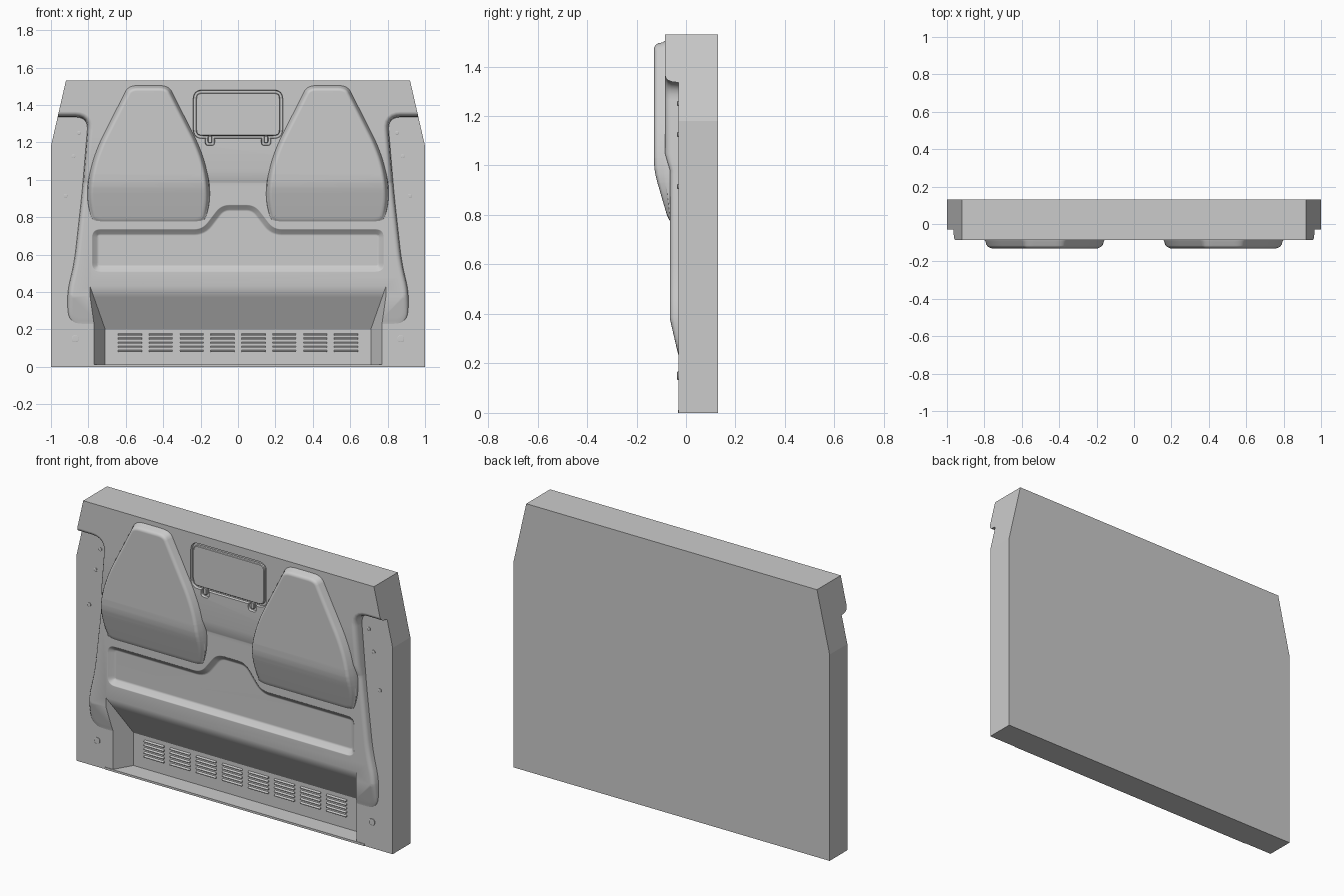
import bpy, bmesh
from mathutils import Vector

if "Cube" in bpy.data.objects:
    bpy.data.objects.remove(bpy.data.objects["Cube"])

def rounded(pts, r, n=6):
    """Round every corner of an (x, z) outline."""
    out, m = [], len(pts)
    for i in range(m):
        a, p, b = (Vector(pts[j % m]) for j in (i - 1, i, i + 1))
        p0 = p + (a - p).normalized() * min(r, (a - p).length * 0.48)
        p1 = p + (b - p).normalized() * min(r, (b - p).length * 0.48)
        for k in range(n + 1):
            t = k / n
            out.append(p0 * (1 - t) ** 2 + p * 2 * t * (1 - t) + p1 * t * t)
    return out

def inset(pts, d):
    """Offset an outline inwards with mitred corners."""
    pts = [Vector(p) for p in pts]
    m = len(pts)
    area = sum(pts[i - 1].x * pts[i].y - pts[i].x * pts[i - 1].y for i in range(m))
    s = 1 if area > 0 else -1
    out = []
    for i in range(m):
        e0 = (pts[i] - pts[i - 1]).normalized()
        e1 = (pts[(i + 1) % m] - pts[i]).normalized()
        n0, n1 = Vector((-e0.y, e0.x)) * s, Vector((-e1.y, e1.x)) * s
        out.append(pts[i] + (n0 + n1) * d / max(1 + n0.dot(n1), 0.3))
    return out

def interp(table, z):
    for (z0, v0), (z1, v1) in zip(table, table[1:]):
        if z <= z1:
            return v0 + (v1 - v0) * max(0, (z - z0) / (z1 - z0))
    return table[-1][1]

def add(name, bm):
    bmesh.ops.recalc_face_normals(bm, faces=bm.faces)
    me = bpy.data.meshes.new(name)
    bm.to_mesh(me)
    bm.free()
    ob = bpy.data.objects.new(name, me)
    bpy.context.collection.objects.link(ob)
    return ob

def loft(name, rings, warp=None, base=0):
    """Bridge (outline, y) rings; warp scales depth from base along z."""
    bm = bmesh.new()
    vs = [[bm.verts.new((p[0], y, p[1])) for p in o] for o, y in rings]
    for a, b in zip(vs, vs[1:]):
        for i in range(len(a)):
            bm.faces.new((a[i - 1], a[i], b[i], b[i - 1]))
    bm.faces.new(vs[0])
    bm.faces.new(vs[-1])
    if warp:
        for z, _ in warp[1:]:
            bmesh.ops.bisect_plane(bm, geom=bm.verts[:] + bm.edges[:] + bm.faces[:],
                                   plane_co=(0, 0, z), plane_no=(0, 0, 1))
        for v in bm.verts:
            v.co.y = base + (v.co.y - base) * interp(warp, v.co.z)
    return add(name, bm)

def stepped(name, outline, steps, warp=None, base=0):
    return loft(name, [(inset(outline, d), y) for d, y in steps], warp, base)

def boolean(ob, cutter, op='DIFFERENCE'):
    m = ob.modifiers.new('cut', 'BOOLEAN')
    m.object, m.operation, m.solver = cutter, op, 'EXACT'
    bpy.context.view_layer.objects.active = ob
    bpy.ops.object.modifier_apply(modifier=m.name)

def smooth(ob, angle=0.6):
    bpy.ops.object.select_all(action='DESELECT')
    ob.select_set(True)
    bpy.context.view_layer.objects.active = ob
    bpy.ops.object.shade_smooth_by_angle(angle=angle)
    m = ob.modifiers.new('weighted', 'WEIGHTED_NORMAL')
    m.keep_sharp = True

def rect(x0, x1, z0, z1):
    return [(x0, z0), (x1, z0), (x1, z1), (x0, z1)]

def mirrored(half):
    return half + [(-x, z) for x, z in reversed(half)]

# Main slab with clipped upper corners
block = mirrored([(1, 0), (1, 1.18), (0.92, 1.53)])
slab = loft('back_slab', [(block, 0.13), (block, -0.03)])
trim = loft('trim_helper', [(block, 0.14), (block, -0.3)])

# Raised panel between the side flanges
panel_outline = rounded(mirrored([(0.905, 0.23), (0.915, 0.39), (0.875, 0.56), (0.835, 0.92),
                                  (0.80, 1.335), (1.1, 1.335), (1.1, 1.7)]), 0.07)
panel = stepped('raised_panel', panel_outline,
                [(0, -0.03), (0.004, -0.06), (0.01, -0.073), (0.018, -0.081), (0.03, -0.085)],
                [(0.23, 0.005), (0.38, 0.64), (0.98, 0.64), (1.05, 1)], -0.03)
boolean(panel, trim, 'INTERSECT')

# Lower footwell recess
recess = loft('recess_cutter', [(rect(-0.71, 0.71, 0.012, 0.2), 0.07),
                                (rect(-0.812, 0.812, 0.012, 0.49), -0.10)])
boolean(slab, recess)
boolean(panel, recess)

# Shallow pocket with central hump
pocket_outline = rounded(mirrored([(0.78, 0.51), (0.78, 0.735), (0.19, 0.735), (0.09, 0.865)]), 0.045)
pocket = stepped('pocket_cutter', pocket_outline,
                 [(-0.004, -0.1), (-0.004, -0.066), (0.002, -0.063), (0.024, -0.043), (0.034, -0.04)])
boolean(panel, pocket)

# Window and its two tabs: cut grooves, then flush inner plates
helpers = [trim, recess, pocket]
plates = [('window_panel', rounded(rect(-0.24, 0.24, 1.22, 1.48), 0.05), None)]
for s, side in ((-1, 'left'), (1, 'right')):
    x = 0.15 * s
    plates.append(('window_tab_' + side, rounded(rect(x - 0.026, x + 0.026, 1.182, 1.232), 0.02),
                   rounded(rect(x - 0.012, x + 0.012, 1.196, 1.236), 0.01)))
for name, outline, inner in plates:
    c = stepped(name + '_cutter', outline, [(0, -0.1), (0, -0.085), (0.003, -0.071)])
    boolean(panel, c)
    helpers.append(c)
for name, outline, inner in plates:
    shape = inner or inset(outline, 0.015)
    smooth(stepped(name, shape, [(0, -0.068), (0.001, -0.082), (0.004, -0.085)]))

# Two seat-back pads
widths = [(0.29, 0.775), (0.308, 0.82), (0.322, 0.90), (0.317, 1.0), (0.295, 1.1),
          (0.257, 1.2), (0.135, 1.44), (0.105, 1.50)]
pad_warp = [(0.775, 0.14), (0.86, 0.5), (0.93, 0.79), (0.96, 0.9), (0.99, 0.97), (1.03, 1)]
for s, side in ((-1, 'left'), (1, 'right')):
    outline = rounded([(x + 0.478 * s, z) for x, z in mirrored(widths)], 0.05)
    pad = stepped('seat_pad_' + side, outline,
                  [(-0.008, -0.06), (-0.004, -0.086), (0.002, -0.094), (0.007, -0.115),
                   (0.014, -0.124), (0.026, -0.13)], pad_warp, -0.06)
    smooth(pad)

# Louvre slats on the recess back wall
for i in range(8):
    x = -0.5775 + 0.165 * i
    for k in range(5):
        z = 0.08 + 0.022 * k
        loft('vent_slat', [(rect(x - 0.064, x + 0.064, z, z + 0.012), 0.075),
                           (rect(x - 0.062, x + 0.062, z, z + 0.004), 0.060)])

# Fasteners on the side flanges
for s in (-1, 1):
    for x, z, r in ((0.92, 0.915, 0.01), (0.88, 1.125, 0.01), (0.85, 1.25, 0.01), (0.87, 0.15, 0.018)):
        c = rounded(rect(s * x - r, s * x + r, z - r, z + r), r, 5)
        smooth(stepped('flange_fastener', c, [(0, -0.025), (0, -0.034), (0.003, -0.036)]))

for h in helpers:
    bpy.data.objects.remove(h)
smooth(panel)

# Floor lip across the bottom front edge
loft('floor_lip', [(rect(-0.83, 0.83, 0, 0.012), 0.0), (rect(-0.82, 0.82, 0, 0.012), -0.033)])
